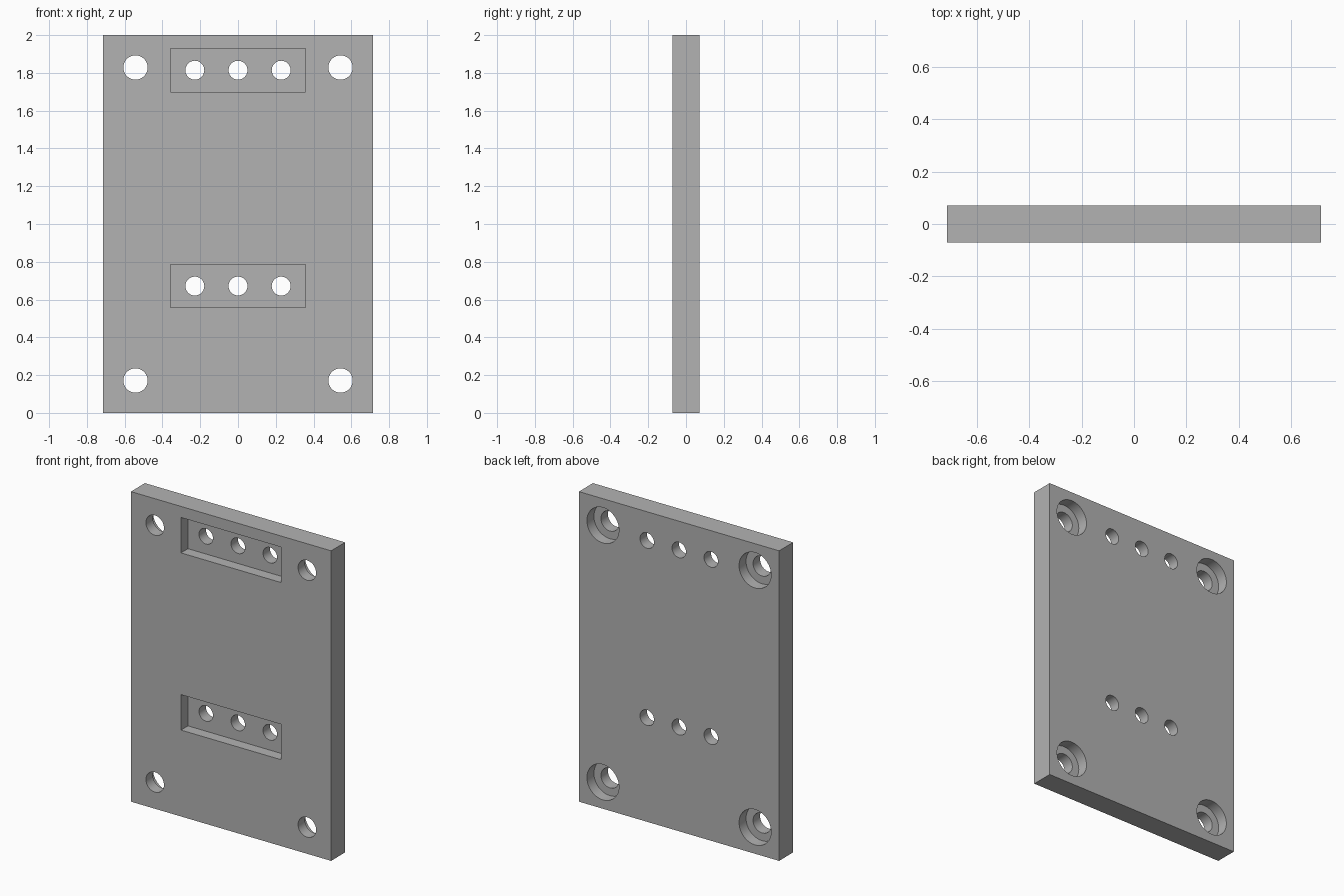
import bpy, bmesh, math
from mathutils import Matrix, Vector

cube = bpy.data.objects.get("Cube")
if cube:
    bpy.data.objects.remove(cube, do_unlink=True)

U = 1 / 70                      # one drawing unit
WIDTH, DEPTH, HEIGHT = 100 * U, 10 * U, 140 * U
RECESS = 5 * U                  # depth of pockets and counterbores

grey = bpy.data.materials.new("plain_grey")
grey.use_nodes = True
grey.diffuse_color = (0.448, 0.448, 0.448, 1)
grey.node_tree.nodes["Principled BSDF"].inputs["Base Color"].default_value = grey.diffuse_color


def add_box(bm, center, size):
    m = Matrix.Translation(center) @ Matrix.Diagonal((*size, 1))
    bmesh.ops.create_cube(bm, size=1, matrix=m)


def add_bore(bm, x, z, radius, y0, y1):
    m = Matrix.Translation((x, (y0 + y1) / 2, z)) @ Matrix.Rotation(math.pi / 2, 4, "X")
    bmesh.ops.create_cone(bm, cap_ends=True, segments=64, radius1=radius,
                          radius2=radius, depth=y1 - y0, matrix=m)


def make_object(name, bm):
    mesh = bpy.data.meshes.new(name)
    bm.to_mesh(mesh)
    bm.free()
    mesh.materials.append(grey)
    obj = bpy.data.objects.new(name, mesh)
    bpy.context.collection.objects.link(obj)
    return obj


# Plate body
body = bmesh.new()
add_box(body, (0, 0, HEIGHT / 2), (WIDTH, DEPTH, HEIGHT))
plate = make_object("mounting_plate", body)

drills, recesses = bmesh.new(), bmesh.new()

# Corner bolt holes, counterbored from the back
for x in (-38 * U, 38 * U):
    for z in (12 * U, 128 * U):
        add_bore(drills, x, z, 4.5 * U, -DEPTH, DEPTH)
        add_bore(recesses, x, z, 8 * U, DEPTH / 2 - RECESS, DEPTH)

# Front pockets, each with a row of three holes
for z in (47 * U, 127 * U):
    y0, y1 = -DEPTH, -DEPTH / 2 + RECESS
    add_box(recesses, (0, (y0 + y1) / 2, z), (50 * U, y1 - y0, 16 * U))
    for x in (-16 * U, 0, 16 * U):
        add_bore(drills, x, z, 3.5 * U, -DEPTH, DEPTH)

# Cut the recesses first, then the through holes
cutters = [make_object("recess_cutter", recesses), make_object("hole_cutter", drills)]
for cutter in cutters:
    cutter.hide_render = True
    mod = plate.modifiers.new(cutter.name, "BOOLEAN")
    mod.operation = "DIFFERENCE"
    mod.solver = "EXACT"
    mod.object = cutter

bpy.context.view_layer.update()
evaluated = plate.evaluated_get(bpy.context.evaluated_depsgraph_get())
result = bpy.data.meshes.new_from_object(evaluated)
plate.modifiers.clear()
plate.data = result
for cutter in cutters:
    bpy.data.objects.remove(cutter, do_unlink=True)

# Smooth bore walls, sharp edges
bpy.ops.object.select_all(action="DESELECT")
plate.select_set(True)
bpy.context.view_layer.objects.active = plate
bpy.ops.object.shade_smooth_by_angle(angle=math.radians(30))
